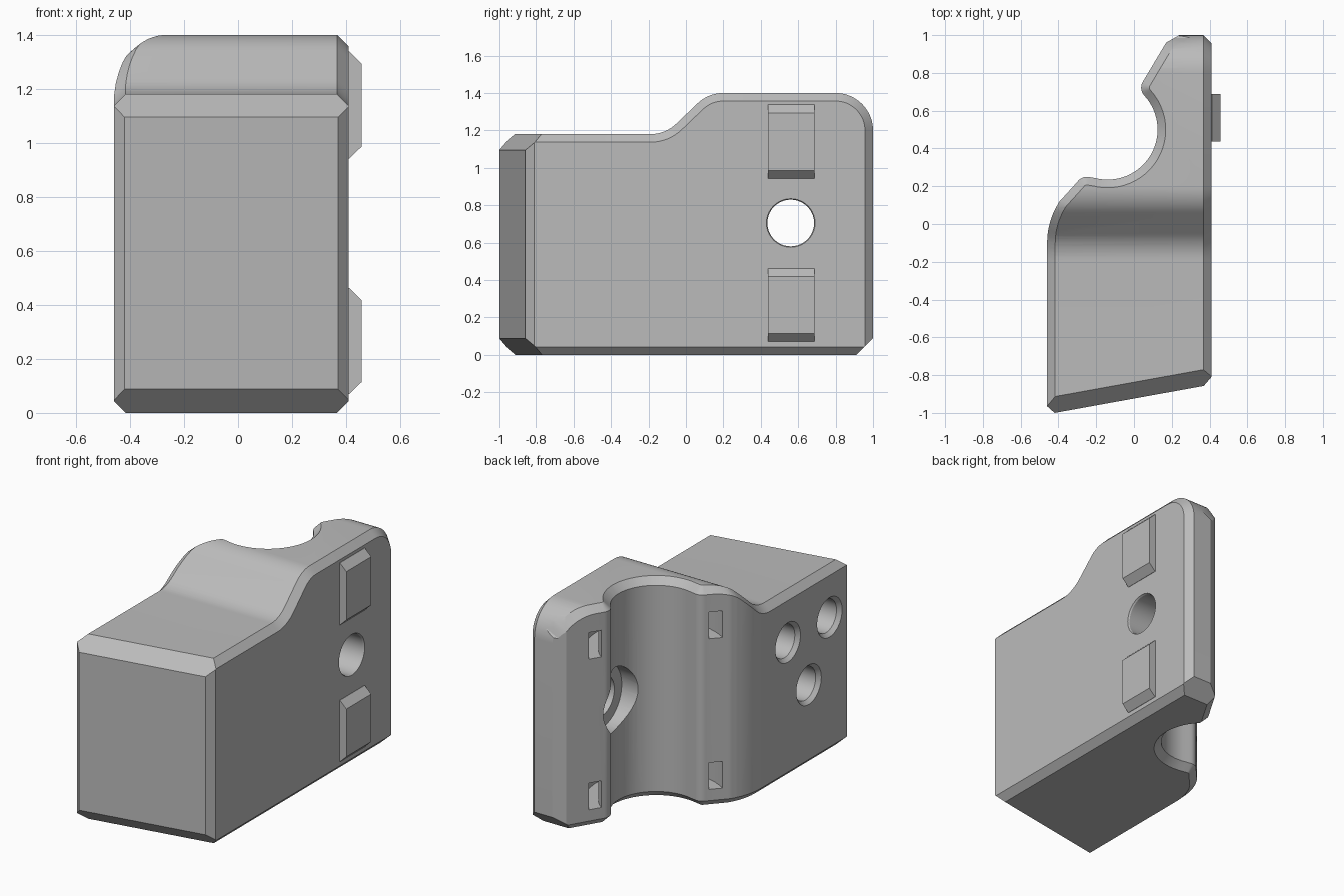
import bpy, bmesh
from math import sin, cos, radians, pi
from mathutils import Vector

if "Cube" in bpy.data.objects:
    bpy.data.objects.remove(bpy.data.objects["Cube"], do_unlink=True)

C = 0.043  # edge chamfer

grey = bpy.data.materials.new("grey plastic")
grey.use_nodes = True
grey.diffuse_color = (0.5, 0.5, 0.5, 1)
grey.node_tree.nodes["Principled BSDF"].inputs["Base Color"].default_value = (0.5, 0.5, 0.5, 1)


def arc(cx, cy, r, a0, a1, n):
    angles = [radians(a0 + (a1 - a0) * i / n) for i in range(n + 1)]
    return [(cx + r * cos(a), cy + r * sin(a)) for a in angles]


def inset(points, d):
    """Mitred inset of a counter-clockwise outline."""
    out = []
    for i, p in enumerate(points):
        p = Vector(p)
        a = (p - Vector(points[i - 1])).normalized()
        b = (Vector(points[(i + 1) % len(points)]) - p).normalized()
        na, nb = Vector((-a.y, a.x)), Vector((-b.y, b.x))
        out.append(tuple(p + (na + nb) * d / (1 + na.dot(nb))))
    return out


def loft(rings):
    """Closed solid through a list of matching rings."""
    bm = bmesh.new()
    rows = [[bm.verts.new(p) for p in ring] for ring in rings]
    n = len(rows[0])
    for lo, hi in zip(rows, rows[1:]):
        for i in range(n):
            j = (i + 1) % n
            bm.faces.new((lo[i], lo[j], hi[j], hi[i]))
    bm.faces.new(rows[0][::-1])
    bm.faces.new(rows[-1])
    bmesh.ops.recalc_face_normals(bm, faces=bm.faces[:])
    return bm


def finish(bm, name):
    bmesh.ops.recalc_face_normals(bm, faces=bm.faces[:])
    mesh = bpy.data.meshes.new(name)
    bm.to_mesh(mesh)
    bm.free()
    mesh.materials.append(grey)
    ob = bpy.data.objects.new(name, mesh)
    bpy.context.collection.objects.link(ob)
    return ob


def bisect(bm, co, no, trim):
    geom = bm.verts[:] + bm.edges[:] + bm.faces[:]
    bmesh.ops.bisect_plane(bm, geom=geom, dist=1e-6, plane_co=co,
                           plane_no=Vector(no).normalized(), clear_outer=trim)
    if trim:
        bmesh.ops.holes_fill(bm, edges=[e for e in bm.edges if e.is_boundary], sides=0)


def boolean(ob, tool, operation):
    mod = ob.modifiers.new("cut", "BOOLEAN")
    mod.operation, mod.solver, mod.object = operation, "EXACT", tool
    bpy.ops.object.select_all(action="DESELECT")
    bpy.context.view_layer.objects.active = ob
    ob.select_set(True)
    bpy.ops.object.modifier_apply(modifier=mod.name)
    bpy.data.objects.remove(tool, do_unlink=True)


# Side outline (y, z): stepped top with rounded back corner
top = (arc(0.8, 1.2, 0.2, 0, 90, 12) + arc(0.2, 1.2, 0.2, 90, 134, 8)
       + arc(-0.19, 1.38, 0.2, -46, -90, 8) + [(-1.2, 1.18)])
side = [(-1.2, 0), (1, 0)] + top
bm = loft([[(x, y, z) for y, z in outline] for x, outline in
           ((-0.6, side), (0.41 - C, side), (0.41, inset(side, C)))])

# Slanted front face with its four chamfers, and the lower back chamfer
front = (-0.42, -1, 0)
bisect(bm, front, (0.178, -0.984, 0), True)
bisect(bm, front, (-0.66, -0.75, 0), True)
bisect(bm, (0.41, -0.81, 0), (0.76, -0.65, 0), True)
bisect(bm, (-0.42, -1, 1.095), (0.178, -0.984, 1), True)
bisect(bm, (-0.42, -1, 0.088), (0.178, -0.984, -1), True)
bisect(bm, (0, 1, 0.09), (0, 1, -1), True)
body = finish(bm, "bracket_body")

# Plan outline (x, y): curved flank, tube cradle, lip and slanted back
plan = ([(-0.46, -1.3)] + arc(-0.06, -0.1, 0.4, 180, 147, 6)
        + arc(-0.25, 0.19, 0.06, 147, 75, 7)
        + arc(-0.14, 0.5, 0.265, 255, 403, 24)
        + arc(0.098, 0.722, 0.06, 212, 147, 6)
        + [(0.17, 0.96), (0.24, 1.0), (0.59, 1.2), (0.8, 1.2), (0.8, -1.3)])[::-1]
inner = inset(plan, 1.2 * C)


def height(y):
    y = min(max(y, -1.19), 0.985)
    for (y1, z1), (y0, z0) in zip(top, top[1:]):
        if y0 <= y <= y1 and y1 > y0:
            return z0 + (z1 - z0) * (y - y0) / (y1 - y0)
    return top[-1][1]


HIGH = 3
bm = loft([[(x, y, z) for x, y in outline] for outline, z in
           ((inner, -0.2 * C), (plan, C), (plan, HIGH - C), (inner, HIGH + 0.2 * C))])
for y, z in top:
    if -1 < y < 0.985:
        bisect(bm, (0, y, 0), (0, 1, 0), False)
for v in bm.verts:
    if v.co.z > HIGH / 2:
        v.co.z += height(v.co.y) - HIGH
bmesh.ops.triangulate(bm, faces=bm.faces[:])
boolean(body, finish(bm, "plan_cutter"), "INTERSECT")


# Round holes along x
def bore(y, z, steps, sides=40):
    rings = [[(x, y + r * cos(2 * pi * i / sides), z + r * sin(2 * pi * i / sides))
              for i in range(sides)] for x, r in steps]
    boolean(body, finish(loft(rings), "bore_cutter"), "DIFFERENCE")


bore(0.56, 0.705, [(-0.3, 0.2), (0.2, 0.2), (0.2, 0.125), (0.4, 0.125), (0.43, 0.14)])
for y, z in ((-0.37, 0.87), (-0.79, 0.87), (-0.58, 0.52)):
    bore(y, z, [(-0.5, 0.16), (-0.435, 0.105), (-0.05, 0.105)])

# Curved strap channels behind the cradle
for z in (0.2, 1.16):
    outer = arc(-0.14, 0.5, 0.415, -150, 90, 36)
    inside = arc(-0.14, 0.5, 0.335, 90, -150, 36)
    ring = outer + inside
    channel = loft([[(x, y, z + dz) for x, y in ring] for dz in (-0.085, 0.085)])
    boolean(body, finish(channel, "channel_cutter"), "DIFFERENCE")

bpy.ops.object.select_all(action="DESELECT")
body.select_set(True)
bpy.context.view_layer.objects.active = body
bpy.ops.object.shade_smooth_by_angle(angle=radians(25))

# Raised locating pads
for name, z0, z1 in (("lower_pad", 0.07, 0.462), ("upper_pad", 0.942, 1.338)):
    rings = [[(x, 0.438, z0 + d), (x, 0.688, z0 + d), (x, 0.688, z1 - d), (x, 0.438, z1 - d)]
             for x, d in ((0.39, 0), (0.412, 0), (0.457, 0.044))]
    finish(loft(rings), name)
